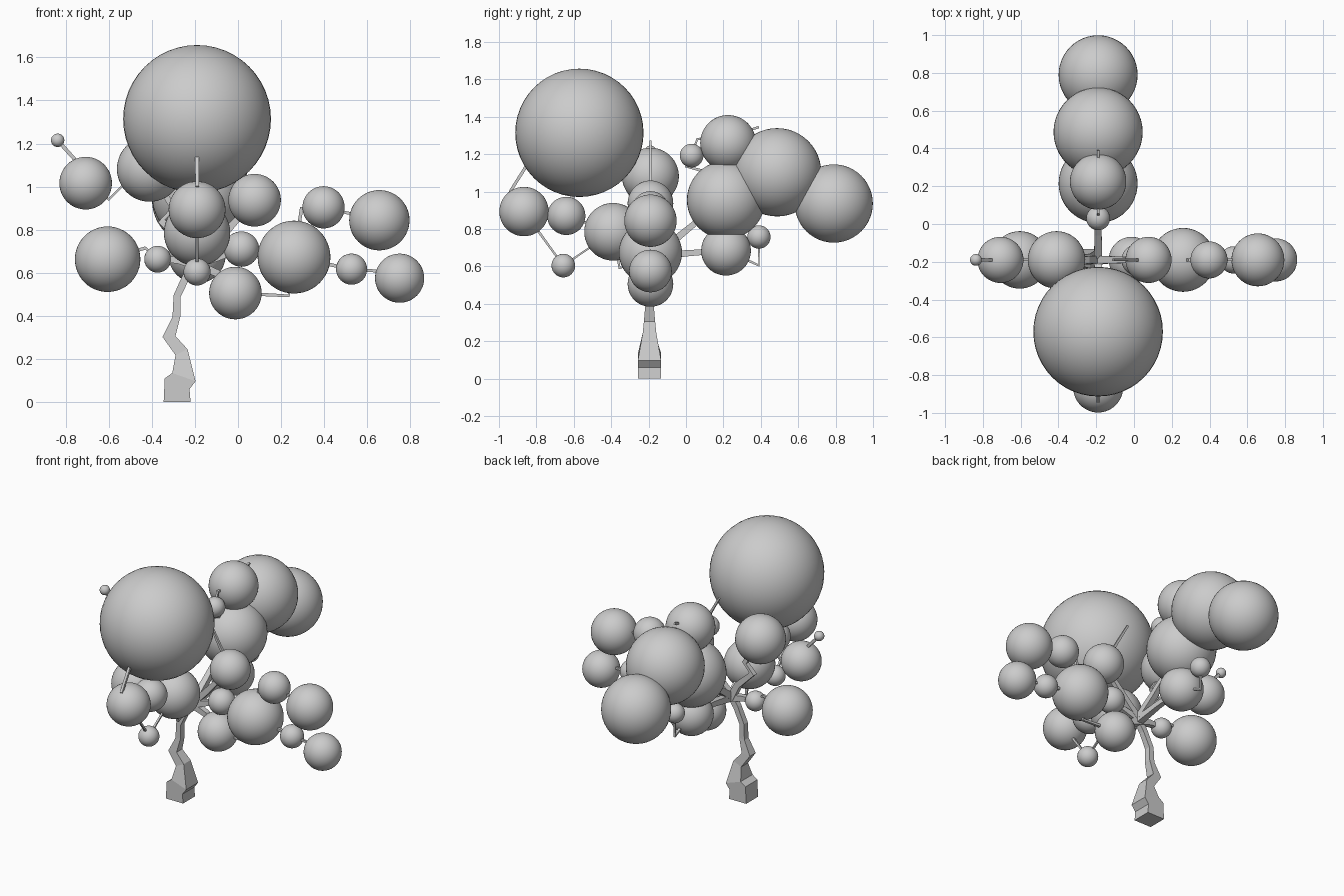
import bpy, bmesh
from mathutils import Vector

C = -0.19  # both foliage planes cross at x = C, y = C


def finish(name, bm, smooth=False):
    bmesh.ops.recalc_face_normals(bm, faces=bm.faces)
    for f in bm.faces:
        f.smooth = smooth
    me = bpy.data.meshes.new(name)
    bm.to_mesh(me)
    bm.free()
    ob = bpy.data.objects.new(name, me)
    bpy.context.collection.objects.link(ob)
    return ob


def skin_rings(bm, rings):
    """Bridge a chain of four-cornered rings and cap both ends."""
    vs = [[bm.verts.new(p) for p in r] for r in rings]
    for a, b in zip(vs, vs[1:]):
        for i in range(4):
            j = (i + 1) % 4
            bm.faces.new((a[i], a[j], b[j], b[i]))
    bm.faces.new(vs[0])
    bm.faces.new(vs[-1])


def place(plane, u, z):
    return Vector((u, C, z)) if plane == 'x' else Vector((C, u, z))


def branch(name, plane, pts, r0, r1):
    """Square tapered branch along points given in one vertical plane."""
    P = [place(plane, u, z) for u, z in pts]
    side = Vector((0, 1, 0)) if plane == 'x' else Vector((1, 0, 0))
    rings = []
    n = len(P) - 1
    for i, p in enumerate(P):
        t = (P[min(i + 1, n)] - P[max(i - 1, 0)]).normalized()
        r = r0 + (r1 - r0) * i / n
        a, b = side * r, t.cross(side).normalized() * r
        rings.append([p + a + b, p - a + b, p - a - b, p + a - b])
    bm = bmesh.new()
    skin_rings(bm, rings)
    finish(name, bm)


# Crooked trunk: left x, left z, right x, right z, half depth
trunk = [(-.345, 0, -.22, 0, .062), (-.34, .11, -.225, .06, .062),
         (-.305, .135, -.197, .097, .062), (-.29, .218, -.234, .245, .036),
         (-.35, .302, -.29, .306, .03), (-.304, .394, -.267, .399, .022),
         (-.299, .496, -.267, .487, .02), (-.253, .598, -.222, .58, .018),
         (-.22, .655, -.18, .64, .018)]
bm = bmesh.new()
skin_rings(bm, [[(a, C - .005 - h, b), (c, C - .005 - h, d),
                 (c, C - .005 + h, d), (a, C - .005 + h, b)]
                for a, b, c, d, h in trunk])
finish("trunk", bm)

# Foliage balls: position along plane, height, radius
balls = {
    'x': [(-.837, 1.215, .031), (-.707, 1.016, .122), (-.605, .663, .152),
          (-.41, 1.082, .152), (-.373, .663, .062), (.077, .937, .122),
          (.016, .71, .082), (.26, .673, .169), (-.012, .506, .122),
          (.397, .904, .098), (.656, .844, .14), (.527, .617, .072),
          (.75, .575, .114)],
    'y': [(-.57, 1.314, .343), (-.866, .893, .132), (-.64, .87, .102),
          (-.656, .604, .063), (-.39, .785, .154), (.225, 1.26, .149),
          (.487, 1.103, .236), (.79, .936, .209), (.214, .955, .209),
          (.03, 1.192, .063), (.214, .684, .133), (.39, .757, .062)],
}
for plane, items in balls.items():
    for u, z, r in items:
        bm = bmesh.new()
        bmesh.ops.create_uvsphere(bm, u_segments=48, v_segments=24, radius=r)
        bmesh.ops.translate(bm, verts=bm.verts, vec=place(plane, u, z))
        finish("foliage_ball", bm, True)

# Main branches
H = (-.2, .64)
for plane, pts in [
    ('x', [H, (-.25, .74), (-.355, .84), (-.3, .9), (-.41, 1.08)]),
    ('x', [H, (-.28, .66), (-.373, .663)]),
    ('x', [H, (-.1, .74), (-.02, .83), (.077, .937)]),
    ('x', [H, (-.1, .67), (.016, .71)]),
    ('x', [H, (-.1, .6), (-.012, .506)]),
    ('x', [(.016, .71), (.14, .69), (.26, .673)]),
    ('y', [H, (-.3, .73), (-.39, .785)]),
    ('y', [H, (-.05, .75), (.06, .84), (.214, .955)]),
    ('y', [H, (0, .67), (.214, .684)]),
]:
    branch("branch", plane, pts, .022, .012)

# Thin twigs between balls
for plane, pts in [
    ('x', [(-.837, 1.215), (-.707, 1.07), (-.6, .94), (-.46, 1.08)]),
    ('x', [(-.605, .663), (-.43, .715), (-.373, .663)]),
    ('x', [(.077, .937), (-.11, 1.27)]),
    ('x', [(-.012, .506), (.235, .493), (.26, .673)]),
    ('x', [(.26, .673), (.295, .9), (.397, .904), (.52, .875), (.656, .844)]),
    ('x', [(.26, .673), (.527, .617), (.75, .6)]),
    ('y', [(-.75, 1.3), (-.94, 1), (-.866, .893), (-.656, .604), (-.39, .785)]),
    ('y', [(-.39, .785), (-.64, .87), (-.55, 1.1)]),
    ('y', [(-.39, .785), (-.355, .59), (-.2, .65)]),
    ('y', [(.214, .955), (.09, 1.11), (.0, 1.135), (.03, 1.192), (.06, 1.28),
           (.225, 1.3)]),
    ('y', [(.225, 1.29), (.39, 1.345)]),
    ('y', [(.214, .684), (.39, .605), (.39, .757)]),
    ('y', [(.214, .955), (.487, 1.103), (.79, .936)]),
]:
    branch("twig", plane, pts, .009, .006)
